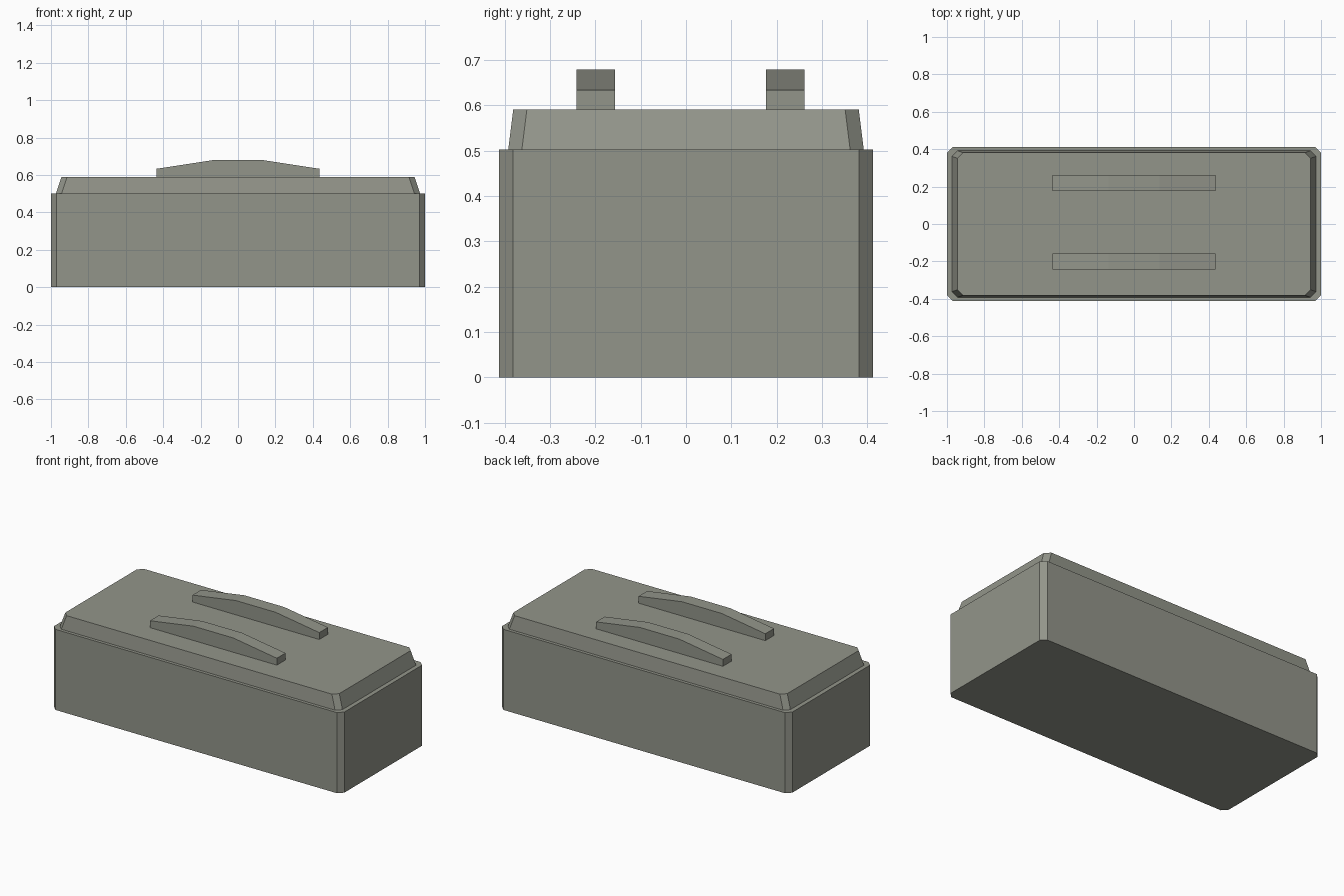
import bpy

if "Cube" in bpy.data.objects:
    bpy.data.objects.remove(bpy.data.objects["Cube"])

paint = bpy.data.materials.new("grey green paint")
paint.diffuse_color = (0.29, 0.30, 0.255, 1)
paint.use_nodes = True
paint.node_tree.nodes["Principled BSDF"].inputs["Base Color"].default_value = paint.diffuse_color


def add_mesh(name, verts, faces):
    mesh = bpy.data.meshes.new(name)
    mesh.from_pydata(verts, [], faces)
    mesh.materials.append(paint)
    obj = bpy.data.objects.new(name, mesh)
    bpy.context.collection.objects.link(obj)
    return obj


def loft(name, lower, upper):
    """Closed solid between two matching counter-clockwise loops."""
    n = len(lower)
    sides = [(i, (i + 1) % n, n + (i + 1) % n, n + i) for i in range(n)]
    caps = [tuple(reversed(range(n))), tuple(range(n, 2 * n))]
    return add_mesh(name, lower + upper, sides + caps)


def cut_rect(hx, hy, z, c=0.03):
    """Rectangle loop with chamfered corners."""
    return [(hx - c, -hy, z), (hx, -hy + c, z), (hx, hy - c, z), (hx - c, hy, z),
            (-hx + c, hy, z), (-hx, hy - c, z), (-hx, -hy + c, z), (-hx + c, -hy, z)]


# Box body
loft("box_body", cut_rect(1.0, 0.412, 0), cut_rect(1.0, 0.412, 0.502))

# Tapered lid
loft("lid", cut_rect(0.973, 0.392, 0.502), cut_rect(0.944, 0.381, 0.59))

# Two raised arched bars on the lid
profile = [(-0.437, 0.59), (0.437, 0.59), (0.437, 0.633),
           (0.137, 0.679), (-0.137, 0.679), (-0.437, 0.633)]
for name, y0, y1 in (("front_bar", -0.242, -0.157), ("back_bar", 0.176, 0.261)):
    loft(name, [(x, y1, z) for x, z in profile], [(x, y0, z) for x, z in profile])
